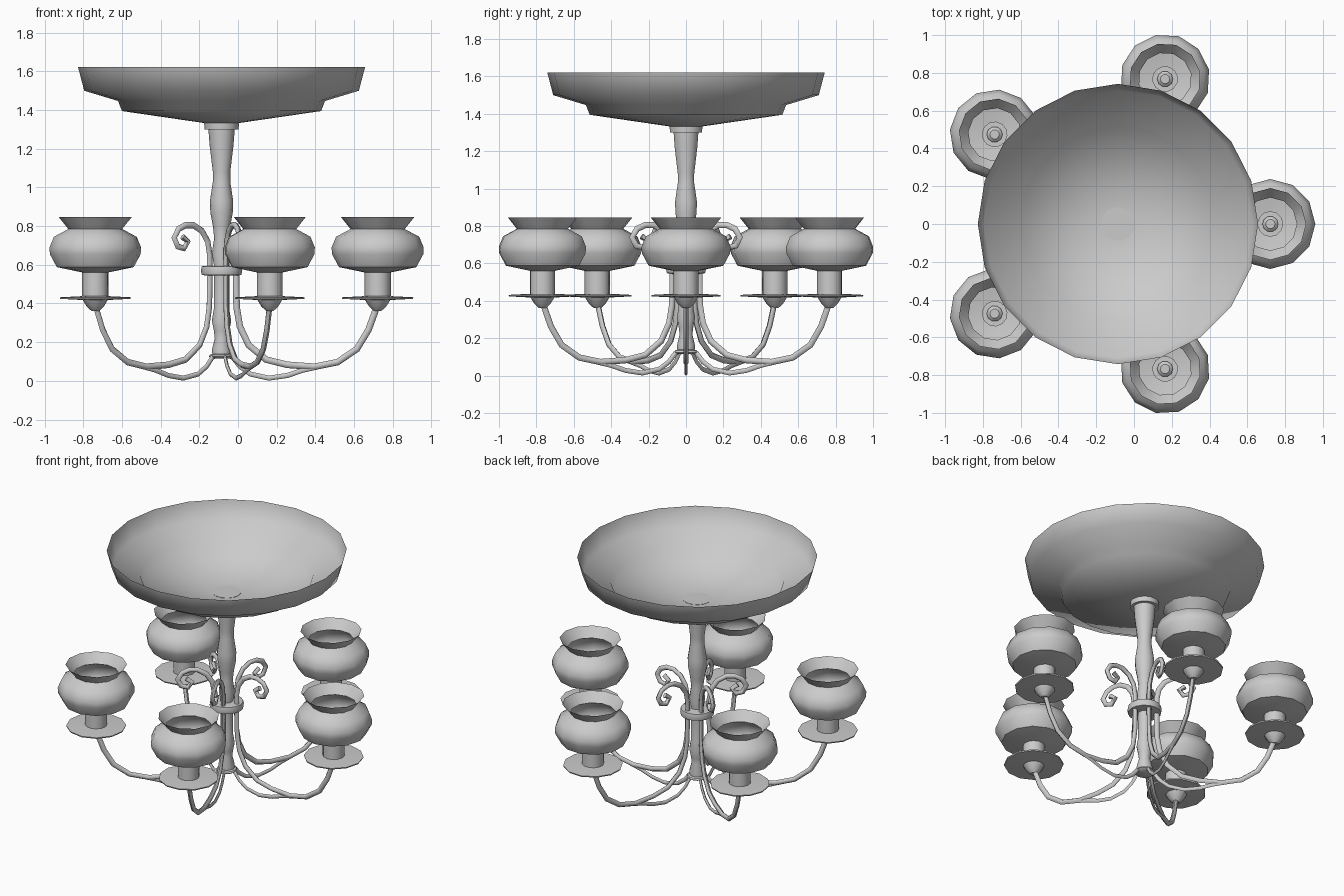
import bpy, bmesh, math
from mathutils import Vector, Matrix

if "Cube" in bpy.data.objects:
    bpy.data.objects.remove(bpy.data.objects["Cube"])

CX = -0.085      # x of the central axis
ARM_R = 0.807    # distance of the lamps from the axis


def finish(bm, name, angle):
    bmesh.ops.recalc_face_normals(bm, faces=bm.faces)
    me = bpy.data.meshes.new(name)
    bm.to_mesh(me)
    bm.free()
    for p in me.polygons:
        p.use_smooth = True
    me.set_sharp_from_angle(angle=math.radians(angle))
    return me


def lathe(name, profile, sides, angle=40, offset=0.0, cap_start=True, cap_end=True):
    """Turn (radius, z) points around z, shifted along x by offset."""
    bm = bmesh.new()
    rings = []
    for r, z in profile:
        rings.append([bm.verts.new((offset + r * math.cos(2 * math.pi * i / sides),
                                    r * math.sin(2 * math.pi * i / sides), z))
                      for i in range(sides)])
    for a, b in zip(rings, rings[1:]):
        for i in range(sides):
            j = (i + 1) % sides
            bm.faces.new((a[i], a[j], b[j], b[i]))
    if cap_start:
        bm.faces.new(rings[0][::-1])
    if cap_end:
        bm.faces.new(rings[-1])
    return finish(bm, name, angle)


def sweep(name, path, half_w, half_t, sides=6):
    """Sweep an oval along a path of (radius, z) points lying in the xz plane."""
    bm = bmesh.new()
    pts = [Vector((r, 0, z)) for r, z in path]
    rings = []
    for k, p in enumerate(pts):
        t = (pts[min(k + 1, len(pts) - 1)] - pts[max(k - 1, 0)]).normalized()
        n = Vector((-t.z, 0, t.x))
        ring = []
        for i in range(sides):
            a = 2 * math.pi * i / sides
            ring.append(bm.verts.new(p + n * half_w * math.cos(a)
                                     + Vector((0, half_t * math.sin(a), 0))))
        rings.append(ring)
    for a, b in zip(rings, rings[1:]):
        for i in range(sides):
            j = (i + 1) % sides
            bm.faces.new((a[i], a[j], b[j], b[i]))
    bm.faces.new(rings[0][::-1])
    bm.faces.new(rings[-1])
    return finish(bm, name, 60)


def place(name, mesh, turn=0.0):
    ob = bpy.data.objects.new(name, mesh)
    ob.matrix_world = Matrix.Translation((CX, 0, 0)) @ Matrix.Rotation(turn, 4, 'Z')
    bpy.context.collection.objects.link(ob)


# Thin open bowl on top
place("top_bowl", lathe("top_bowl", [
    (0.09, 1.333), (0.515, 1.395), (0.535, 1.447), (0.71, 1.5), (0.742, 1.622)],
    20, angle=80, cap_end=False))

# Turned central column with its collar
place("column", lathe("column", [
    (0.045, 0.12), (0.05, 0.16), (0.035, 0.22), (0.04, 0.26), (0.05, 0.31), (0.04, 0.37),
    (0.04, 0.6), (0.05, 0.66), (0.038, 0.74), (0.045, 0.8), (0.058, 0.87), (0.06, 0.93),
    (0.045, 1.03), (0.045, 1.08), (0.062, 1.22), (0.068, 1.3),
    (0.088, 1.3), (0.09, 1.335)], 14))
place("column_foot", lathe("column_foot", [
    (0.05, 0.115), (0.065, 0.125), (0.06, 0.135), (0.045, 0.14)], 14))

# Ring binding the arms to the column
place("binding_ring", lathe("binding_ring", [
    (0.085, 0.545), (0.102, 0.548), (0.107, 0.57), (0.102, 0.592), (0.085, 0.595)], 16))

# Arm: scroll above the ring, then down and out to the lamp
arm = sweep("arm", [
    (0.25, 0.745), (0.215, 0.72), (0.24, 0.685), (0.28, 0.695), (0.303, 0.74), (0.275, 0.785),
    (0.23, 0.805), (0.18, 0.805), (0.125, 0.775), (0.088, 0.72), (0.075, 0.65), (0.075, 0.5),
    (0.078, 0.38), (0.095, 0.28), (0.14, 0.185), (0.23, 0.11), (0.34, 0.083), (0.48, 0.073),
    (0.6, 0.097), (0.7, 0.165), (0.76, 0.265), (0.8, 0.375)], 0.017, 0.014)
brace = sweep("brace", [
    (0.03, 0.135), (0.06, 0.12), (0.095, 0.075), (0.15, 0.035), (0.245, 0.014),
    (0.34, 0.028), (0.42, 0.055), (0.5, 0.073)], 0.013, 0.008)

# Drip pan, socket, shade and bulb
pan = lathe("drip_pan", [
    (0.02, 0.362), (0.045, 0.385), (0.065, 0.418), (0.183, 0.424), (0.185, 0.432),
    (0.07, 0.438)], 12, offset=ARM_R)
socket = lathe("socket", [(0.068, 0.43), (0.068, 0.572)], 12, offset=ARM_R)
shade = lathe("lamp_shade", [
    (0.065, 0.56), (0.2, 0.588), (0.236, 0.655), (0.238, 0.69), (0.215, 0.745),
    (0.14, 0.785), (0.19, 0.847)], 12, angle=45, offset=ARM_R, cap_end=False)
bulb = lathe("bulb", [(0.042, 0.57), (0.042, 0.6), (0.025, 0.615)], 10, offset=ARM_R)

for k in range(5):
    turn = math.radians(72 * k)
    for label, mesh in (("arm", arm), ("brace", brace), ("drip_pan", pan),
                        ("socket", socket), ("lamp_shade", shade), ("bulb", bulb)):
        place(f"{label}_{k + 1}", mesh, turn)
